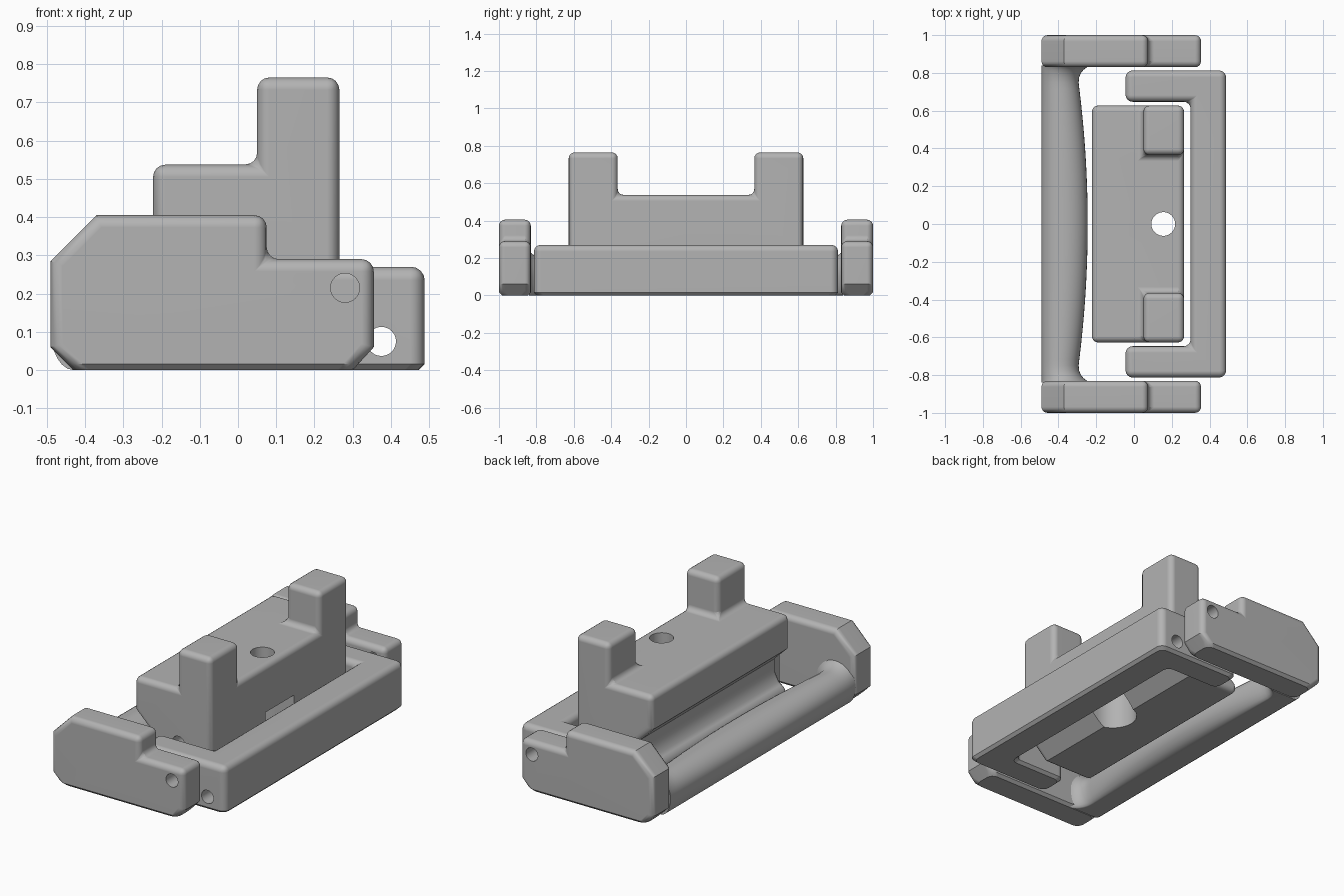
import bpy, bmesh, math
from mathutils import Vector

old = bpy.data.objects.get("Cube")
if old:
    bpy.data.objects.remove(old, do_unlink=True)

GREY = (0.45, 0.45, 0.45, 1)
mat = bpy.data.materials.new("mid grey")
mat.use_nodes = True
mat.diffuse_color = GREY
bsdf = mat.node_tree.nodes["Principled BSDF"]
bsdf.inputs["Base Color"].default_value = GREY
bsdf.inputs["Roughness"].default_value = 0.6


def finish(name, bm):
    bmesh.ops.recalc_face_normals(bm, faces=bm.faces)
    me = bpy.data.meshes.new(name)
    bm.to_mesh(me)
    bm.free()
    me.materials.append(mat)
    ob = bpy.data.objects.new(name, me)
    bpy.context.scene.collection.objects.link(ob)
    return ob


def prism(name, pts, lo, hi, axis, chamfer=0):
    """Extrude a 2D profile along y (profile in xz) or z (profile in xy)."""
    place = (lambda p: (p[0], lo, p[1])) if axis == "y" else (lambda p: (p[0], p[1], lo))
    bm = bmesh.new()
    face = bm.faces.new([bm.verts.new(place(p)) for p in pts])
    res = bmesh.ops.extrude_face_region(bm, geom=[face])
    step = Vector((0, hi - lo, 0)) if axis == "y" else Vector((0, 0, hi - lo))
    verts = [g for g in res["geom"] if isinstance(g, bmesh.types.BMVert)]
    bmesh.ops.translate(bm, vec=step, verts=verts)
    if chamfer:
        # Flat chamfer along the square edges of the base
        bmesh.ops.recalc_face_normals(bm, faces=bm.faces)
        base = [e for e in bm.edges if all(v.co.z < 0.001 for v in e.verts)
                and e.calc_face_angle(0) > math.radians(50)]
        bmesh.ops.bevel(bm, geom=base, offset=chamfer, segments=1, affect="EDGES")
    return finish(name, bm)


def rect(x0, x1, z0, z1):
    return [(x0, z0), (x1, z0), (x1, z1), (x0, z1)]


def disc(x, z, r, n=32):
    return [(x + r * math.cos(i * math.tau / n), z + r * math.sin(i * math.tau / n)) for i in range(n)]


def cut(ob, cutter):
    cutter.hide_render = True
    cutter.hide_viewport = True
    cutter.hide_set(True)
    m = ob.modifiers.new("cut", "BOOLEAN")
    m.operation = "DIFFERENCE"
    m.solver = "EXACT"
    m.object = cutter


def bevel(ob, width):
    m = ob.modifiers.new("round", "BEVEL")
    m.width = width
    m.segments = 4
    m.limit_method = "ANGLE"
    m.angle_limit = math.radians(55)
    m.use_clamp_overlap = False


def bake(ob):
    """Apply the modifier stack, drop the cutters and smooth the result."""
    bpy.context.view_layer.update()
    dg = bpy.context.evaluated_depsgraph_get()
    me = bpy.data.meshes.new_from_object(ob.evaluated_get(dg))
    cutters = [m.object for m in ob.modifiers if m.type == "BOOLEAN"]
    ob.modifiers.clear()
    ob.data = me
    for c in cutters:
        bpy.data.objects.remove(c, do_unlink=True)
    bpy.ops.object.select_all(action="DESELECT")
    ob.select_set(True)
    bpy.context.view_layer.objects.active = ob
    bpy.ops.object.shade_smooth_by_angle(angle=math.radians(32))
    wn = ob.modifiers.new("flat faces", "WEIGHTED_NORMAL")
    wn.keep_sharp = True


# End plates with a pivot hole
plate = [(-0.43, 0), (0.30, 0), (0.355, 0.06), (0.355, 0.29), (0.075, 0.29),
         (0.075, 0.405), (-0.37, 0.405), (-0.49, 0.285), (-0.49, 0.06)]
for side, name in ((-1, "front_end_plate"), (1, "back_end_plate")):
    lo, hi = sorted((side * 0.83, side))
    ob = prism(name, plate, lo, hi, "y", 0.016)
    bevel(ob, 0.032)
    cut(ob, prism("pin_cutter", disc(0.28, 0.215, 0.038), lo - 0.1, hi + 0.1, "y"))
    bake(ob)

# Grip bar: rounded section lofted between the plates, flaring at the ends
bm = bmesh.new()
rings = []
N = 40
for i in range(N + 1):
    y = 0.84 * math.sin(math.pi * (i / N - 0.5))
    flare = max(0, (abs(y) - 0.74) / 0.1)
    flare = 1 - math.sqrt(max(0, 1 - flare * flare))
    inner = -0.245 - 0.05 * (y / 0.76) ** 2 + 0.10 * flare
    top = 0.2 + 0.05 * flare
    mid = 0.105
    cx, a = (inner - 0.49) / 2, (inner + 0.49) / 2
    foot = -0.33 + 0.06 * flare
    sec = []
    for k in range(6):
        t = k / 6 * math.pi / 2
        sec.append((-0.43 - 0.06 * math.sin(t), mid * (1 - math.cos(t))))
    for k in range(17):
        t = math.pi * (1 - k / 16)
        sec.append((cx + a * math.cos(t), mid + (top - mid) * math.sin(t)))
    for k in range(1, 7):
        t = k / 6 * math.pi / 2
        sec.append((foot + (inner - foot) * math.cos(t), mid * (1 - math.sin(t))))
    rings.append([bm.verts.new((x, y, z)) for x, z in sec])
for r0, r1 in zip(rings, rings[1:]):
    n = len(r0)
    for k in range(n):
        bm.faces.new((r0[k], r0[(k + 1) % n], r1[(k + 1) % n], r1[k]))
bm.faces.new(rings[0])
bm.faces.new(rings[-1])
bake(finish("grip_bar", bm))

# U-shaped swing frame with a tunnel along its long bar
u = [(-0.045, -0.813), (0.488, -0.813), (0.488, 0.813), (-0.045, 0.813),
     (-0.045, 0.647), (0.30, 0.647), (0.30, -0.647), (-0.045, -0.647)]
frame = prism("swing_frame", u, 0, 0.27, "z", 0.016)
bevel(frame, 0.035)
cut(frame, prism("tunnel_cutter", disc(0.375, 0.075, 0.038), -1, 1, "y"))
bake(frame)

# Centre block: two towers, grooved side, sloped underside
block = [(-0.12, 0.05), (0.11, 0.05), (0.265, 0.2), (0.265, 0.765), (0.05, 0.765),
         (0.05, 0.537), (-0.222, 0.537), (-0.222, 0.345), (-0.14, 0.265),
         (-0.14, 0.19), (-0.165, 0.14), (-0.21, 0.11), (-0.21, 0.05)]
ob = prism("centre_block", block, -0.627, 0.627, "y")
cut(ob, prism("gap_cutter", rect(-0.4, 0.5, 0.537, 1), -0.365, 0.365, "y"))
bevel(ob, 0.032)
cut(ob, prism("screw_cutter", disc(0.155, 0, 0.063), -0.1, 1, "z"))
notch = [(0.4, -0.13), (0.4, 0.13)]
notch += [(0.15 - 0.13 * math.sin(t * math.pi / 16), 0.13 * math.cos(t * math.pi / 16)) for t in range(17)]
cut(ob, prism("notch_cutter", notch, -0.1, 0.27, "z"))
for side in (-1, 1):
    lo, hi = sorted((side * 0.5, side * 0.7))
    cut(ob, prism("socket_cutter", disc(0.06, 0.23, 0.038), lo, hi, "y"))
bake(ob)
